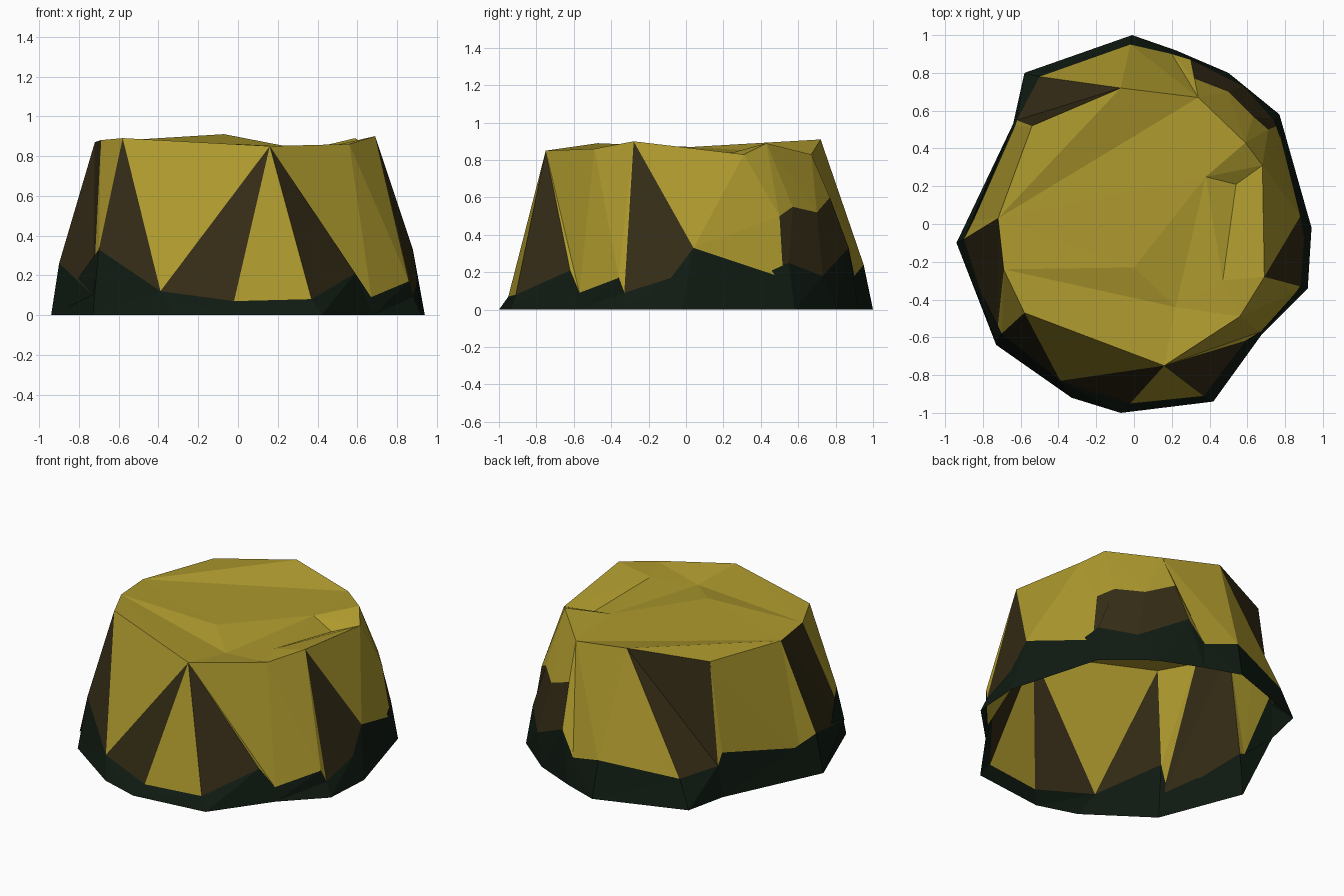
import bpy, bmesh, math

if "Cube" in bpy.data.objects:
    bpy.data.objects.remove(bpy.data.objects["Cube"])

# Profiles, counter-clockwise from the front
BASE = [(-.07, -1), (.42, -.94), (.68, -.58), (.92, -.34), (.94, -.02), (.77, .58), (.50, .80),
        (.22, .92), (-.01, 1), (-.58, .80), (-.64, .53), (-.94, -.10), (-.73, -.64), (-.33, -.92)]
MID = [(-.02, -.95, .07), (.37, -.91, .08), (.59, -.62, .21), (.67, -.57, .09), (.86, -.36, .17),
       (.88, -.33, .09), (.90, -.08, .17), (.88, .04, .33), (.76, .52, .17), (.74, .55, .25),
       (.58, .73, .18), (.30, .87, .33), (.20, .90, .18), (-.02, .95, .24), (-.50, .78, .18),
       (-.62, .55, .21), (-.63, .52, .29), (-.85, .02, .19), (-.90, -.08, .26),
       (-.73, -.62, .10), (-.70, -.58, .33), (-.39, -.83, .12)]
HOLLOW = {8: (.71, .50, .50), 9: (.63, .57, .55), 10: (.50, .70, .52), 11: (.32, .77, .60)}
RIM = [(.16, -.75, .85), (.56, -.49, .86), (.69, -.28, .90), (.68, .31, .83), (.59, .43, .89),
       (.34, .67, .83), (-.07, .72, .91), (-.54, .52, .87), (-.72, .03, .87), (-.69, -.24, .88),
       (-.58, -.47, .89)]
DIPS = [(0, -.23, .86), (.22, -.44, .81), (.38, .25, .84), (.54, .21, .79), (.47, -.30, .85)]

# For each edge of the mid ring: the rim corner it rises to
APEX = [0, 0, 0, 1, 2, 2, 2, 3, 4, 4, 5, 5, 5, 6, 6, 7, 7, 8, 8, 9, 10, 0]
BROWN_EDGES = {1, 5, 6, 14, 18, 20, 21}
BROWN_FILLS = {15, 19}
# Top facets: rim corners 0-10, dips 11-15
CAP = ["9 10 0", "9 0 12", "9 12 11", "8 9 11", "8 6 7", "8 5 6", "8 13 5", "8 11 13",
       "11 12 13", "12 15 13", "12 0 1", "12 1 15", "15 1 2", "15 2 3", "15 3 14",
       "13 15 14", "13 14 3", "13 3 4", "13 4 5"]
OLIVE, BROWN, DARK = range(3)


def material(name, color):
    m = bpy.data.materials.new(name)
    m.diffuse_color = (*color, 1)
    m.use_nodes = True
    m.node_tree.nodes["Principled BSDF"].inputs["Base Color"].default_value = m.diffuse_color
    return m


bm = bmesh.new()
base = [bm.verts.new((x, y, 0)) for x, y in BASE]
mid = [bm.verts.new(p) for p in MID]
edge = [bm.verts.new(HOLLOW[i]) if i in HOLLOW else v for i, v in enumerate(mid)]
top = [bm.verts.new(p) for p in RIM + DIPS]


def face(mat, *verts):
    bm.faces.new(verts).material_index = mat


def angles(ring):
    start = math.radians(-100)
    a = [(math.atan2(v.co.y, v.co.x) - start) % math.tau for v in ring]
    return a + [a[0] + math.tau]


# Dark skirt: zip base and mid rings together by angle
ab, am = angles(base), angles(mid)
nb, nm = len(base), len(mid)
i = j = 0
while i < nb or j < nm:
    if j == nm or (i < nb and ab[i + 1] <= am[j + 1]):
        face(DARK, base[i], base[(i + 1) % nb], mid[j % nm])
        i += 1
    else:
        face(DARK, base[i % nb], mid[(j + 1) % nm], mid[j])
        j += 1

# Brown hollow at the back right
for k in range(7, 12):
    corners = [mid[k], mid[k + 1], edge[k + 1], edge[k]]
    face(BROWN if 8 <= k < 11 else OLIVE, *dict.fromkeys(corners))

# Side facets, with a filler wherever the rim corner changes
for k, a in enumerate(APEX):
    prev = APEX[k - 1]
    if prev != a:
        face(BROWN if k in BROWN_FILLS else OLIVE, edge[k], top[a], top[prev])
    face(BROWN if k in BROWN_EDGES else OLIVE, edge[k], edge[(k + 1) % nm], top[a])

# Top facets
for tri in CAP:
    face(OLIVE, *[top[int(n)] for n in tri.split()])

bmesh.ops.recalc_face_normals(bm, faces=bm.faces)
if sum(f.normal.z * f.calc_area() for f in bm.faces) < 0:
    bmesh.ops.reverse_faces(bm, faces=bm.faces)

mesh = bpy.data.meshes.new("rock")
bm.to_mesh(mesh)
bm.free()
mesh.materials.append(material("olive", (.42, .32, .027)))
mesh.materials.append(material("brown", (.035, .025, .008)))
mesh.materials.append(material("dark_green", (.005, .011, .006)))
rock = bpy.data.objects.new("rock", mesh)
bpy.context.collection.objects.link(rock)
